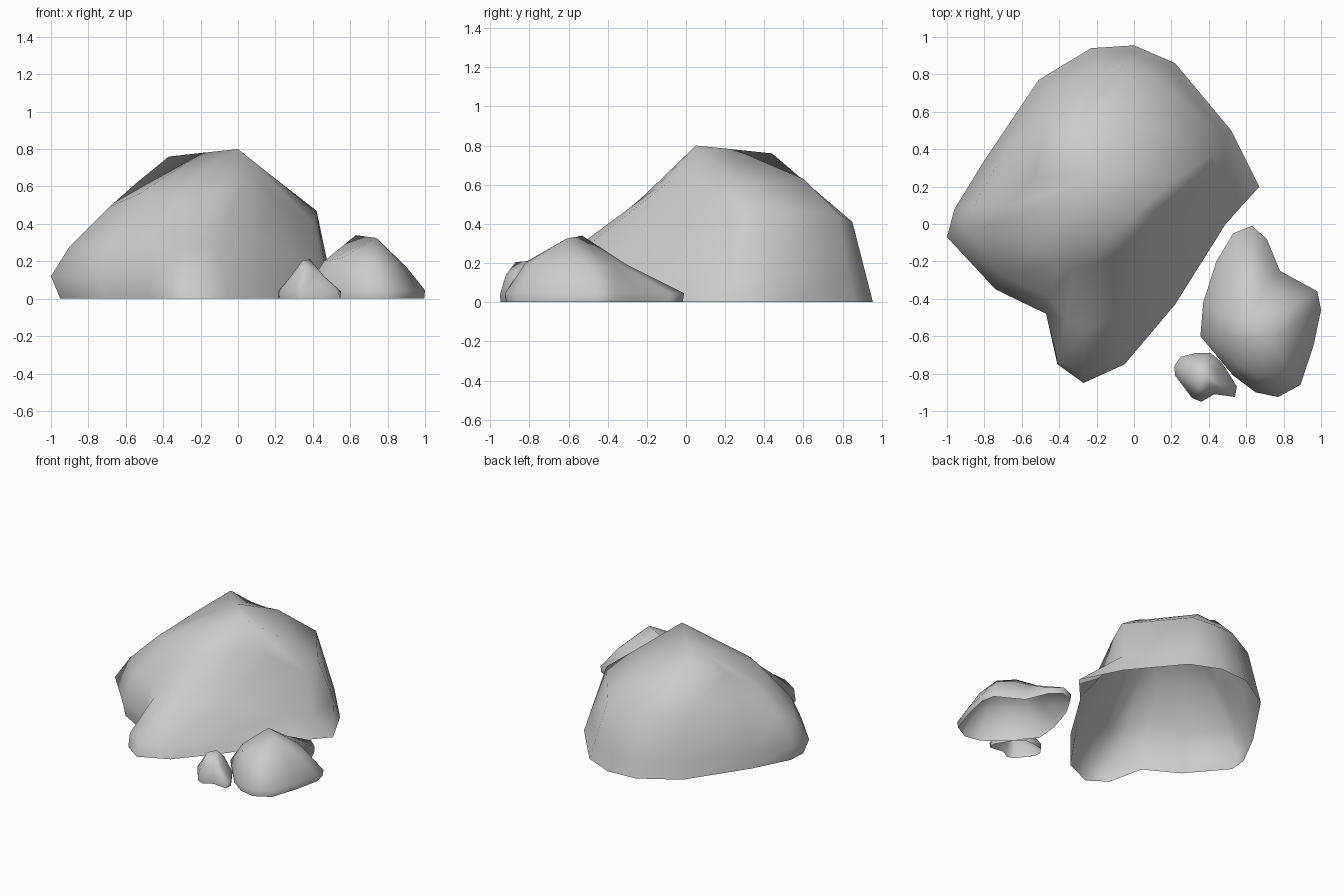
import bpy, bmesh
from mathutils import Vector


def rock(name, rings, peaks):
    """Hollow, open-bottomed rock: clockwise rings that close on the nearest peak."""
    levels = [[Vector(p) for p in r] for r in rings]
    n = len(levels[0])
    tops = [Vector(p) for p in peaks]
    levels.append([min(tops, key=lambda t: (t - p).length) for p in levels[-1]])
    bm = bmesh.new()
    vs = [[bm.verts.new(p) for p in level] for level in levels]
    for lo, hi in zip(vs, vs[1:]):
        for i in range(n):
            j = (i + 1) % n
            bm.faces.new((lo[j], lo[i], hi[i], hi[j]))
    bmesh.ops.remove_doubles(bm, verts=bm.verts, dist=.002)
    for f in bm.faces:
        f.smooth = True
    me = bpy.data.meshes.new(name)
    bm.to_mesh(me)
    bm.free()
    ob = bpy.data.objects.new(name, me)
    bpy.context.collection.objects.link(ob)
    return ob


def tucked(outline, lip):
    """Widest outline raised to the lip height, with a slightly smaller foot below it."""
    cx = sum(p[0] for p in outline) / len(outline)
    cy = sum(p[1] for p in outline) / len(outline)
    foot = [(cx + (x - cx) * .985, cy + (y - cy) * .985, 0) for x, y in outline]
    return [foot, [(x, y, lip) for x, y in outline]]


# large boulder with a front lobe
big_foot = [(-.95, -.07), (-.94, .07), (-.80, .34), (-.51, .77), (-.23, .94), (0, .955),
            (.22, .86), (.52, .5), (.67, .2), (.49, 0), (.22, -.43), (-.05, -.75),
            (-.27, -.85), (-.41, -.75), (-.47, -.48), (-.72, -.34)]
big_shoulder = [(-.90, -.03, .28), (-.86, .09, .32), (-.73, .32, .37), (-.46, .69, .42),
                (-.20, .83, .42), (-.03, .85, .41), (.12, .78, .45), (.42, .37, .47),
                (.475, .22, .10), (.39, .02, .17), (.12, -.28, .31), (-.12, -.50, .29),
                (-.25, -.56, .28), (-.36, -.51, .30), (-.46, -.39, .33), (-.71, -.27, .29)]
big_crown = [(-.69, .02, .49), (-.66, .10, .515), (-.53, .26, .63), (-.37, .44, .76),
             (-.29, .58, .64), (-.18, .61, .615), (-.08, .60, .63), (.24, .25, .61),
             (.40, .25, .41), (.20, .09, .54), (.04, -.08, .62), (-.11, -.17, .57),
             (-.23, -.22, .53), (-.32, -.23, .53), (-.40, -.20, .55), (-.53, -.12, .56)]
big_lip = [Vector((*f, 0)).lerp(Vector(s), .3) for f, s in zip(big_foot, big_shoulder)]
bulges = {0: (-1, -.07, .12), 1: (-.96, .08, .12), 11: (-.06, -.72, .09), 12: (-.27, -.82, .1),
          13: (-.41, -.73, .1), 14: (-.47, -.48, .12), 15: (-.74, -.35, .11)}
for i, p in bulges.items():
    big_lip[i] = p
rock("large_rock", [[(x, y, 0) for x, y in big_foot], big_lip, big_shoulder, big_crown],
     [(0, .05, .8), (-.19, .25, .78)])

# medium rock with a low tail at the back
mid_outline = [(.63, -.01), (.71, -.08), (.78, -.25), (.98, -.36), (1, -.46), (.96, -.65),
               (.89, -.86), (.77, -.925), (.65, -.9), (.53, -.81), (.355, -.6), (.37, -.42),
               (.44, -.2), (.53, -.05)]
mid_shoulder = [(.63, -.30, .19), (.70, -.32, .18), (.77, -.37, .20), (.88, -.42, .18),
                (.90, -.50, .17), (.87, -.64, .19), (.82, -.78, .19), (.74, -.82, .20),
                (.66, -.81, .21), (.56, -.75, .22), (.46, -.60, .20), (.46, -.47, .19),
                (.52, -.36, .19), (.57, -.31, .18)]
rock("medium_rock", tucked(mid_outline, .045) + [mid_shoulder],
     [(.63, -.53, .34), (.74, -.61, .325)])

# small pebble
small_outline = [(.215, -.76), (.25, -.71), (.33, -.69), (.41, -.69), (.47, -.74), (.55, -.87),
                 (.54, -.925), (.43, -.91), (.36, -.95), (.31, -.93), (.22, -.81)]
small_shoulder = [(.29, -.78, .13), (.31, -.75, .13), (.35, -.73, .14), (.40, -.74, .14),
                  (.43, -.78, .14), (.46, -.86, .12), (.45, -.88, .12), (.41, -.89, .14),
                  (.37, -.92, .14), (.33, -.91, .14), (.29, -.84, .13)]
rock("small_rock", tucked(small_outline, .04) + [small_shoulder],
     [(.345, -.87, .205), (.385, -.81, .21)])
